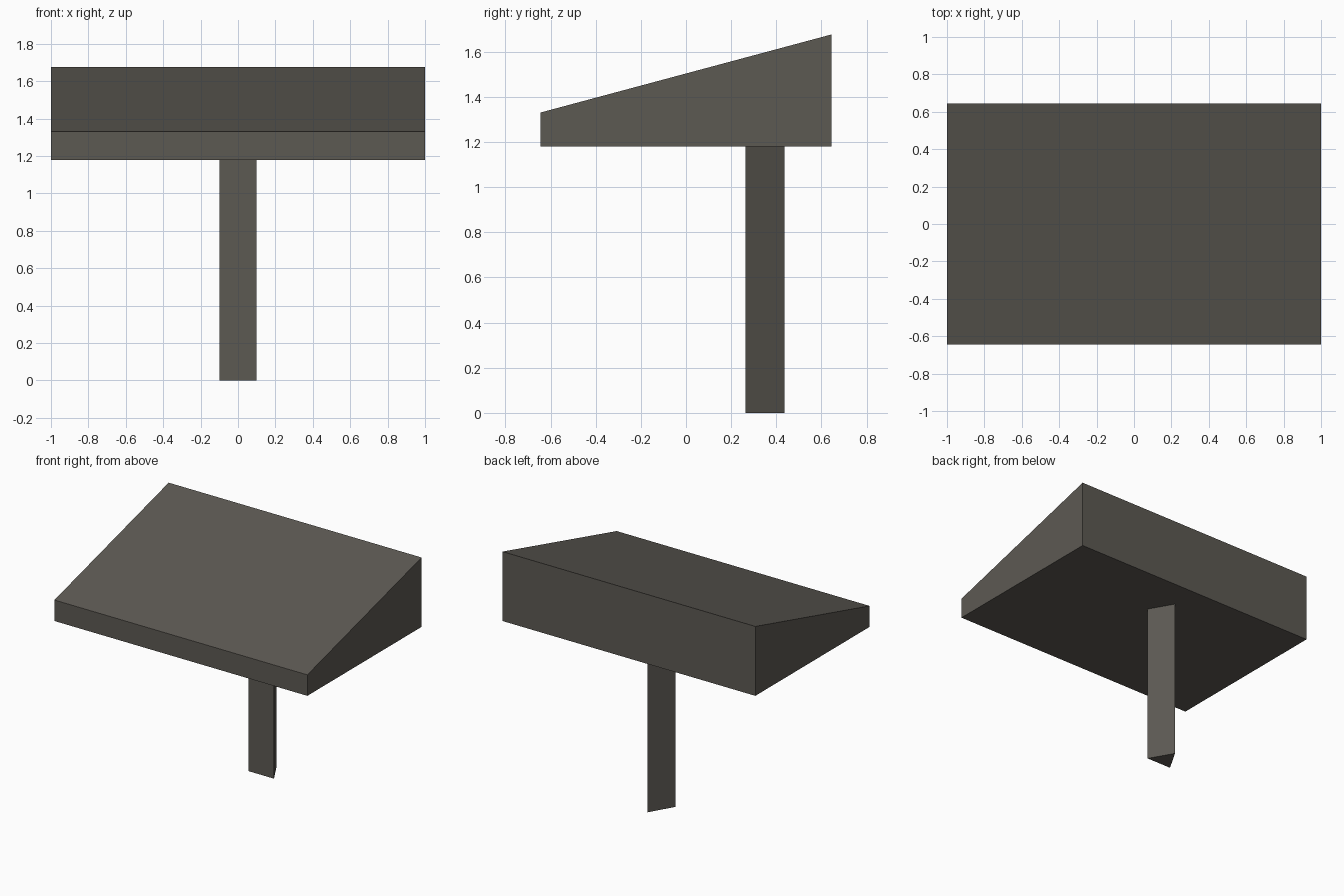
import bpy, bmesh
from mathutils import Vector

if "Cube" in bpy.data.objects:
    bpy.data.objects.remove(bpy.data.objects["Cube"])

metal = bpy.data.materials.new("dark warm grey")
metal.diffuse_color = (0.108, 0.1, 0.086, 1)
metal.use_nodes = True
metal.node_tree.nodes["Principled BSDF"].inputs["Base Color"].default_value = metal.diffuse_color


def prism(name, profile, sweep):
    """Extrude a closed flat profile along a vector."""
    bm = bmesh.new()
    face = bm.faces.new([bm.verts.new(p) for p in profile])
    ext = bmesh.ops.extrude_face_region(bm, geom=[face], use_keep_orig=True)
    moved = [g for g in ext["geom"] if isinstance(g, bmesh.types.BMVert)]
    bmesh.ops.translate(bm, verts=moved, vec=Vector(sweep))
    bmesh.ops.recalc_face_normals(bm, faces=bm.faces)
    mesh = bpy.data.meshes.new(name)
    bm.to_mesh(mesh)
    bm.free()
    mesh.materials.append(metal)
    obj = bpy.data.objects.new(name, mesh)
    bpy.context.collection.objects.link(obj)
    return obj


# Sloped wedge panel: side profile swept across the width
side = [(-0.645, 1.18), (0.645, 1.18), (0.645, 1.676), (-0.645, 1.33)]
prism("sloped_panel", [(-1, y, z) for y, z in side], (2, 0, 0))

# Three-sided post, flat side to the front, swept up to the panel
plan = [(-0.1, 0.264), (0.1, 0.264), (0, 0.437)]
prism("post", [(x, y, 0) for x, y in plan], (0, 0, 1.18))
